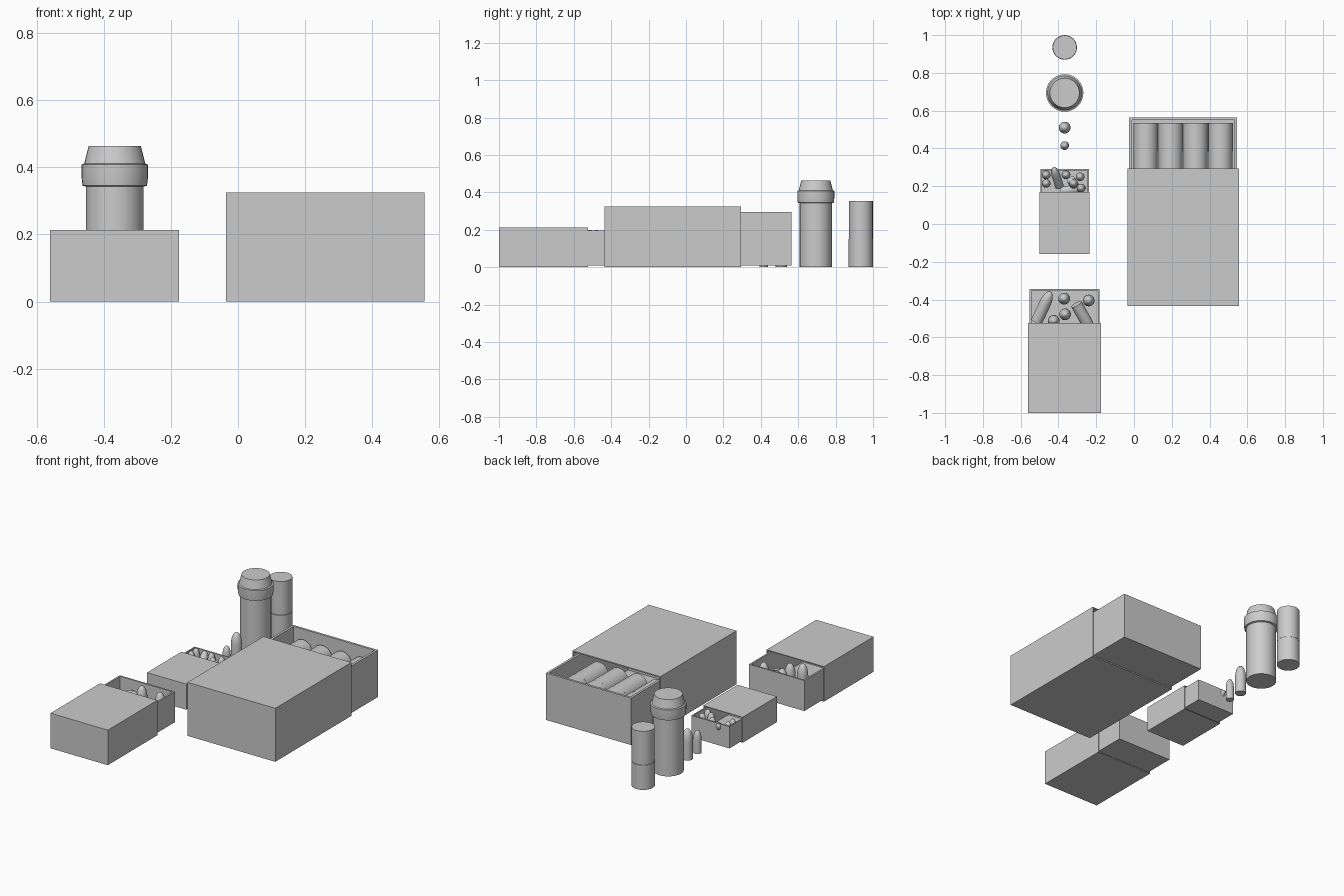
import bpy, bmesh, math
from mathutils import Vector

cube = bpy.data.objects.get("Cube")
if cube:
    bpy.data.objects.remove(cube, do_unlink=True)

grey = bpy.data.materials.new("plain_grey")
grey.use_nodes = True
GREY = (0.6, 0.6, 0.6, 1)
grey.diffuse_color = GREY
grey.node_tree.nodes["Principled BSDF"].inputs["Base Color"].default_value = GREY


def finish(name, bm, smooth=False):
    bmesh.ops.recalc_face_normals(bm, faces=bm.faces)
    mesh = bpy.data.meshes.new(name)
    bm.to_mesh(mesh)
    bm.free()
    mesh.materials.append(grey)
    obj = bpy.data.objects.new(name, mesh)
    bpy.context.collection.objects.link(obj)
    if smooth:
        bpy.ops.object.select_all(action='DESELECT')
        obj.select_set(True)
        bpy.context.view_layer.objects.active = obj
        bpy.ops.object.shade_smooth_by_angle(angle=math.radians(35))
    return obj


def lathe(name, profile, base, direction=(0, 0, 1), sides=32):
    """Closed turned solid from (radius, height) points; radius 0 makes a tip."""
    bm = bmesh.new()
    rings = []
    for r, h in profile:
        count = sides if r else 1
        rings.append([bm.verts.new((r * math.cos(math.tau * i / sides),
                                    r * math.sin(math.tau * i / sides), h))
                      for i in range(count)])
    for a, b in zip(rings, rings[1:]):
        for i in range(sides):
            j = (i + 1) % sides
            bm.faces.new((a[i], a[j], b[0]) if len(b) == 1 else (a[i], a[j], b[j], b[i]))
    for ring in (rings[0], rings[-1]):
        if len(ring) > 1:
            bm.faces.new(ring)
    obj = finish(name, bm, True)
    obj.location = base
    obj.rotation_euler = Vector(direction).to_track_quat('Z', 'Y').to_euler()
    return obj


def open_box(name, lo, hi, wall, open_axis):
    """Hollow box whose positive side along open_axis (1 = y, 2 = z) is open."""
    bm = bmesh.new()
    bmesh.ops.create_cube(bm, size=1)
    for v in bm.verts:
        v.co = [lo[k] + (v.co[k] + 0.5) * (hi[k] - lo[k]) for k in range(3)]
    bm.normal_update()
    mouth = [f for f in bm.faces if f.normal[open_axis] > 0.9]
    bmesh.ops.inset_region(bm, faces=mouth, thickness=wall, use_even_offset=True)
    inner = bmesh.ops.extrude_discrete_faces(bm, faces=mouth)["faces"][0]
    for v in inner.verts:
        v.co[open_axis] = lo[open_axis] + wall
    return finish(name, bm)


def box_set(size, x, y, z, drawer_end, drawer_top, wall):
    """Sleeve closed at the front with a tray sliding out of the back."""
    open_box(size + "_box_sleeve", (x[0], y[0], 0), (x[1], y[1], z), wall * 0.5, 1)
    gap = wall * 0.65
    open_box(size + "_box_tray", (x[0] + gap, y[0] + 0.3 * (y[1] - y[0]), 0.01),
             (x[1] - gap, drawer_end, drawer_top), wall, 2)


def cartridge(name, r, length, base, direction=(0, 0, 1)):
    """Straight case with a rounded, pointed nose."""
    nose = length * 0.4
    arc = [(r * math.cos(t * math.pi / 12), length - nose + nose * math.sin(t * math.pi / 12))
           for t in range(6)]
    lathe(name, [(r, 0)] + arc + [(0, length)], base, direction, 24)


# Boxes
box_set("large", (-0.035, 0.555), (-0.435, 0.295), 0.325, 0.565, 0.295, 0.014)
box_set("medium", (-0.56, -0.175), (-1.0, -0.525), 0.213, -0.345, 0.195, 0.010)
box_set("small", (-0.50, -0.235), (-0.16, 0.17), 0.155, 0.29, 0.142, 0.007)

# Large shells: one standing, a row lying in the large tray
shell = [(0.065, 0), (0.065, 0.15), (0.0635, 0.152), (0.0635, 0.355)]
lathe("standing_shell", shell, (-0.367, 0.935, 0))
for i in range(4):
    lathe("lying_shell", shell, (0.062 + 0.132 * i, 0.535, 0.175), (0, -1, 0))

# Grenade-like canister with collar and tapered cap
lathe("canister", [(0.086, 0), (0.086, 0.342), (0.096, 0.345), (0.099, 0.37), (0.099, 0.408),
                   (0.091, 0.411), (0.078, 0.463)], (-0.367, 0.694, 0))

# Standing cartridges beside the boxes
cartridge("big_cartridge", 0.031, 0.18, (-0.367, 0.51, 0))
cartridge("small_cartridge", 0.023, 0.135, (-0.367, 0.415, 0))

# Cartridges in the medium tray
for px, py in ((-0.37, -0.395), (-0.24, -0.405), (-0.365, -0.478), (-0.425, -0.513)):
    cartridge("medium_tray_cartridge", 0.031, 0.18, (px, py, 0.02))
cartridge("medium_tray_cartridge", 0.031, 0.18, (-0.515, -0.515, 0.08), (0.075, 0.16, 0.05))
cartridge("medium_tray_cartridge", 0.031, 0.18, (-0.305, -0.425, 0.125), (0.08, -0.14, -0.05))

# Cartridges in the small tray
for px, py in ((-0.465, 0.26), (-0.36, 0.26), (-0.285, 0.25), (-0.465, 0.215),
               (-0.32, 0.215), (-0.28, 0.19)):
    cartridge("small_tray_cartridge", 0.023, 0.135, (px, py, 0.018))
cartridge("small_tray_cartridge", 0.023, 0.135, (-0.395, 0.20, 0.05), (-0.025, 0.08, 0.07))
cartridge("small_tray_cartridge", 0.023, 0.135, (-0.335, 0.235, 0.10), (0.04, -0.06, -0.05))
cartridge("small_tray_cartridge", 0.023, 0.135, (-0.385, 0.175, 0.05), (0.08, 0.01, 0.02))
